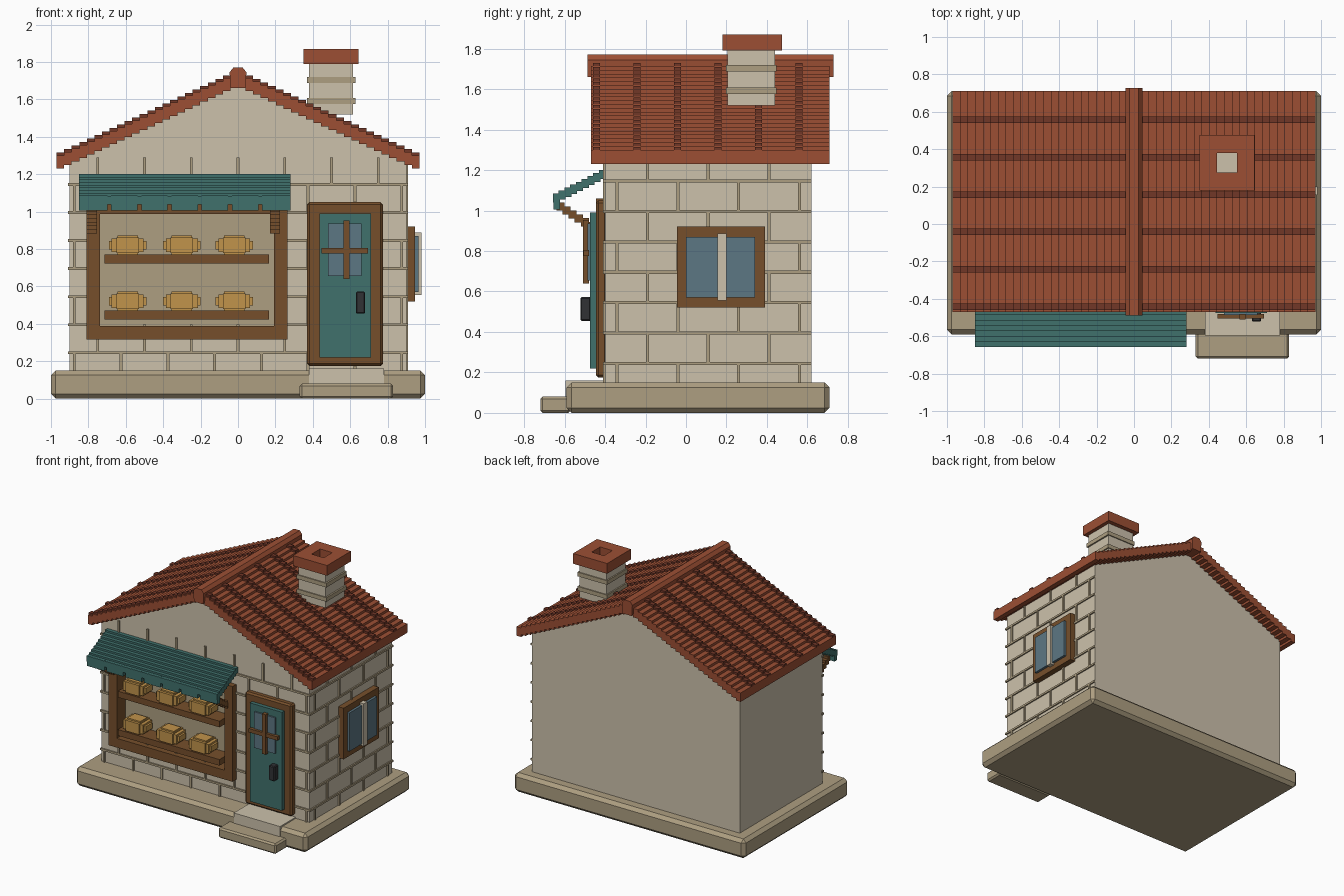
import bpy, bmesh

if "Cube" in bpy.data.objects:
    bpy.data.objects.remove(bpy.data.objects["Cube"])


def material(name, r, g, b):
    m = bpy.data.materials.new(name)
    m.diffuse_color = [(c / 255) ** 2.2 for c in (r, g, b)] + [1]
    m.use_nodes = True
    m.node_tree.nodes["Principled BSDF"].inputs["Base Color"].default_value = m.diffuse_color
    return m


PLASTER = material("plaster", 203, 192, 170)
STONE = material("stone", 172, 157, 128)
RUST = material("rust_tile", 155, 80, 55)
DARK_RUST = material("dark_tile", 112, 58, 44)
WOOD = material("wood", 117, 80, 47)
TEAL = material("teal", 66, 112, 108)
GLASS = material("glass", 93, 118, 130)
CRUST = material("crust", 192, 146, 76)
IRON = material("iron", 52, 53, 56)


def finish(name, bm, mat, bevel=0):
    bmesh.ops.recalc_face_normals(bm, faces=bm.faces)
    mesh = bpy.data.meshes.new(name)
    bm.to_mesh(mesh)
    bm.free()
    mesh.materials.append(mat)
    ob = bpy.data.objects.new(name, mesh)
    bpy.context.collection.objects.link(ob)
    if bevel:
        mod = ob.modifiers.new("bevel", "BEVEL")
        mod.width, mod.segments = bevel, 1
    return ob


def boxes(name, mat, items, bevel=0):
    """One object from boxes given as (x0, x1, y0, y1, z0, z1)."""
    bm = bmesh.new()
    for x0, x1, y0, y1, z0, z1 in items:
        vs = bmesh.ops.create_cube(bm, size=1)["verts"]
        for v in vs:
            v.co = (x1 if v.co.x > 0 else x0,
                    y1 if v.co.y > 0 else y0,
                    z1 if v.co.z > 0 else z0)
    return finish(name, bm, mat, bevel)


def prism(name, mat, profile, spans, bevel=0):
    """Extrude an x-z profile along each y span."""
    bm = bmesh.new()
    for y0, y1 in spans:
        f = bm.faces.new([bm.verts.new((x, y0, z)) for x, z in profile])
        out = bmesh.ops.extrude_face_region(bm, geom=[f], use_keep_orig=True)
        for g in out["geom"]:
            if isinstance(g, bmesh.types.BMVert):
                g.co.y = y1
    return finish(name, bm, mat, bevel)


def frame(x0, x1, z0, z1, w, y0, y1):
    return [(x0, x0 + w, y0, y1, z0, z1), (x1 - w, x1, y0, y1, z0, z1),
            (x0 + w, x1 - w, y0, y1, z0, z0 + w),
            (x0 + w, x1 - w, y0, y1, z1 - w, z1)]


# Plinth and steps
boxes("plinth", STONE, [(-1, 1, -.59, .71, 0, .15)], .025)
boxes("front_step", STONE, [(.33, .83, -.72, -.57, 0, .08)], .012)
boxes("door_sill", PLASTER, [(.38, .78, -.595, -.39, .08, .16)])

# Gabled walls with a recess for the shop window
walls = prism("walls", PLASTER, [(-.9, .14), (.9, .14), (.9, 1.27), (0, 1.70), (-.9, 1.27)],
              [(-.4, .62)])
cutter = boxes("recess_cutter", STONE, [(-.76, .21, -.5, -.33, .36, 1.02)])
cutter.hide_render = True
mod = walls.modifiers.new("recess", "BOOLEAN")
mod.operation, mod.solver, mod.object = "DIFFERENCE", "EXACT", cutter
bpy.context.view_layer.objects.active = walls
bpy.ops.object.modifier_apply(modifier="recess")
bpy.data.objects.remove(cutter)
boxes("window_back_panel", STONE, [(-.76, .21, -.335, -.32, .36, 1.02)])

# Raised mortar joints on the front and right walls
front, side = [], []
T = .0075
for k in range(7):
    z = .245 + .15 * k
    spans = [(-.908, -.78), (.23, .908)] if .36 < z < 1.04 else [(-.908, .908)]
    front += [(a, b, -.41, -.39, z - T, z + T) for a, b in spans]
    side.append((.89, .91, -.41, .62, z - T, z + T))
for k in range(-1, 7):
    z0 = max(.15, .245 + .15 * k)
    z1 = .395 + .15 * k
    offset = 0 if k % 2 == 0 else .125
    for j in range(-4, 4):
        x = j * .25 + offset
        behind = -.79 < x < .24 and .36 < (z0 + z1) / 2 < 1.04
        if abs(x) < .9 and not behind:
            front.append((x - T, x + T, -.41, -.39, z0, min(z1, 1.29)))
    for j in range(4):
        y = -.34 + .3 * j + (0 if k % 2 else .15)
        if y < .6:
            side.append((.89, .91, y - T, y + T, z0, min(z1, 1.25)))
boxes("front_mortar", STONE, front)
boxes("side_mortar", STONE, side)

# Stepped roof, raised tile ribs and ridge
N, HALF, EAVE, RISE = 24, .97, 1.30, .0188


def stair(dz):
    right = []
    for i in range(N):
        z = EAVE + i * RISE + dz
        right += [(HALF * (1 - i / N), z), (HALF * (1 - (i + 1) / N), z)]
    right[-1] = (0, right[-1][1])
    return right + [(-x, z) for x, z in reversed(right[:-1])]


def stair_band(low, high):
    return stair(high) + stair(low)[::-1]


prism("roof", RUST, stair_band(-.07, 0), [(-.47, .71)])
prism("roof_ribs", DARK_RUST, stair_band(-.005, .015),
      [(-.46 + .2 * i, -.425 + .2 * i) for i in range(6)])
prism("ridge_cap", RUST, [(-.04, 1.66), (.04, 1.66), (.045, 1.745), (.025, 1.77),
                          (-.025, 1.77), (-.045, 1.745)], [(-.488, .728)])

# Chimney with bands and hollow cap
boxes("chimney", PLASTER, [(.38, .615, .205, .44, 1.52, 1.795)])
boxes("chimney_bands", STONE, [(.37, .627, .197, .448, z, z + .032) for z in (1.575, 1.687)])
cx, cy, o, h = .4975, .3275, .1475, .0525
boxes("chimney_cap", RUST, [
    (cx - o, cx + o, cy - o, cy - h, 1.79, 1.87), (cx - o, cx + o, cy + h, cy + o, 1.79, 1.87),
    (cx - o, cx - h, cy - h, cy + h, 1.79, 1.87), (cx + h, cx + o, cy - h, cy + h, 1.79, 1.87)])

# Shop window: frame, shelves and loaves
boxes("shop_window_frame", WOOD, frame(-.81, .265, .315, 1.06, .072, -.445, -.33))
boxes("shelves", WOOD, [(-.715, .165, -.465, -.33, z - .048, z) for z in (.47, .77)])
for row, z in enumerate((.52, .82)):
    for col, x in enumerate((-.59, -.30, -.02)):
        boxes(f"loaf_{row}_{col}", CRUST, [
            (x - a, x + a, -.4 - b, -.4 + b, z - c, z + c)
            for a, b, c in ((.1, .04, .022), (.085, .055, .036),
                            (.06, .065, .042), (.055, .045, .053))])

# Stepped awning with valance flaps and brackets
boxes("awning", TEAL, [(-.85, .28, -.43 - .0285 * i, -.395 - .0285 * i,
                        1.155 - .0145 * i, 1.2 - .0145 * i) for i in range(9)])
W = 1.13 / 7
boxes("awning_flaps", TEAL, [(-.85 + W * i + (.01 if i else 0), -.85 + W * (i + 1) - (.01 if i < 6 else 0),
                              -.655, -.622, 1.005, 1.085) for i in range(7)])
boxes("awning_brackets", WOOD, [(x, x + .055, -.64 + .03 * i, -.6 + .03 * i, 1.0 - .0195 * i, 1.04 - .0195 * i)
                                for x in (-.81, .17) for i in range(7)])

# Door
boxes("door_frame", WOOD, [(.37, .775, -.445, -.39, .175, 1.05)], .012)
boxes("door", TEAL, [(.435, .712, -.475, -.42, .22, .99)])
boxes("door_glass", GLASS, [(.48, .66, -.486, -.46, .655, .937)])
boxes("door_cross", WOOD, [(.563, .597, -.51, -.48, .64, .953),
                           (.447, .695, -.506, -.48, .775, .805)])
boxes("door_handle", IRON, [(.63, .68, -.522, -.47, .455, .572)], .006)

# Side window
boxes("side_window_frame", WOOD, [(.89, .946, -.045, .39, .52, .92)])
boxes("side_window_glass", GLASS, [(.93, .965, 0, .34, .57, .87)])
boxes("side_window_mullion", PLASTER, [(.94, .98, .155, .20, .555, .887)])
